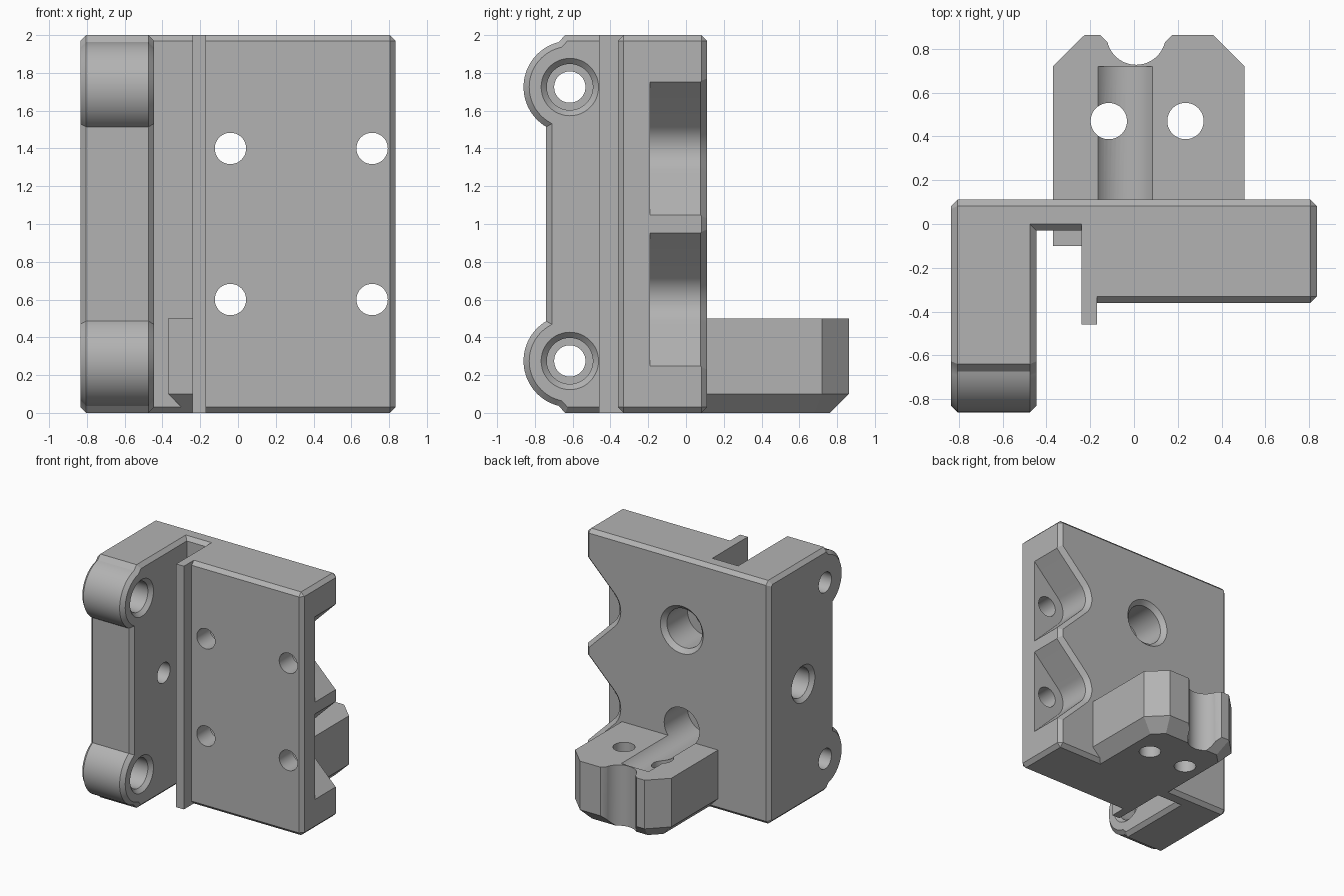
import bpy, bmesh
from math import sin, cos, radians, sqrt

cube = bpy.data.objects.get("Cube")
if cube:
    bpy.data.objects.remove(cube, do_unlink=True)

grey = bpy.data.materials.new("plain_grey")
grey.use_nodes = True
colour = (0.45, 0.45, 0.45, 1)
grey.diffuse_color = colour
grey.node_tree.nodes["Principled BSDF"].inputs["Base Color"].default_value = colour

PLACE = {"x": lambda t, u, v: (t, u, v),
         "y": lambda t, u, v: (u, t, v),
         "z": lambda t, u, v: (u, v, t)}
BOTTOM, FRONT, BACK, CH = 0.0, -0.36, 0.112, 0.03
SIDE, HOLE = 0.835, 0.083


def arc(cu, cv, r, a0=0, a1=360, n=48):
    """Points on a circle; a full turn leaves out the repeated end."""
    count = n if a1 - a0 == 360 else n + 1
    angles = [radians(a0 + (a1 - a0) * i / n) for i in range(count)]
    return [(cu + r * cos(a), cv + r * sin(a)) for a in angles]


def loft(name, axis, rings, bevel=0, bevel_rule=None):
    """Solid through matching rings [(position, profile)], with optional chamfers."""
    bm = bmesh.new()
    loops = [[bm.verts.new(PLACE[axis](t, u, v)) for u, v in prof] for t, prof in rings]
    bm.faces.new(loops[0])
    bm.faces.new(loops[-1])
    n = len(loops[0])
    for a, b in zip(loops, loops[1:]):
        for i in range(n):
            j = (i + 1) % n
            bm.faces.new((a[i], a[j], b[j], b[i]))
    bmesh.ops.recalc_face_normals(bm, faces=bm.faces)
    if bevel:
        edges = [e for e in bm.edges if bevel_rule is None or bevel_rule(e)]
        bmesh.ops.bevel(bm, geom=edges, offset=bevel, segments=1,
                        affect='EDGES', offset_type='OFFSET')
    mesh = bpy.data.meshes.new(name)
    bm.to_mesh(mesh)
    bm.free()
    mesh.materials.append(grey)
    ob = bpy.data.objects.new(name, mesh)
    bpy.context.collection.objects.link(ob)
    return ob


def box(name, x0, x1, y0, y1, z0, z1, bevel=0):
    prof = [(x0, y0), (x1, y0), (x1, y1), (x0, y1)]
    return loft(name, "z", [(z0, prof), (z1, prof)], bevel)


def rod(name, axis, u, v, *stations):
    """Round cutter through (position, radius) stations."""
    return loft(name, axis, [(t, arc(u, v, r)) for t, r in stations])


# Clamp arm with two round knuckles, chamfered at both ends
KY, KR, KZ = -0.615, 0.245, 0.275
rise = sqrt(KR ** 2 - (KY + 0.74) ** 2)
lower = [(BACK, CH), (BACK - CH, 0), (-0.64, 0)]
lower += [p for p in arc(KY, KZ, KR, 120.7, 256, 32)][::-1]
arm_profile = lower + [(y, 2 - z) for y, z in reversed(lower)]
arm = loft("clamp_arm", "x", [(-SIDE, arm_profile), (-0.445, arm_profile)], CH,
           lambda e: abs(e.verts[0].co.x - e.verts[1].co.x) < 1e-4)

# Plate, the web behind the slot, and the thin fin
body = box("bracket_body", -0.2, SIDE, FRONT, BACK, 0, 2, CH)
web = box("slot_web", -0.6, 0, -0.03, BACK, 0, 2, CH)
fin = box("fin", -0.24, -0.17, -0.46, 0.04, 0, 2)

# Tongue on the back with a wide chamfer underneath
tip = 0.862
outline = [(-0.37, -0.1), (0.505, -0.1), (0.505, 0.72), (0.362, tip),
           (-0.227, tip), (-0.37, 0.72)]
tongue = loft("tongue", "z", [(0, outline), (0.5, outline)], 0.1,
              lambda e: max(v.co.z for v in e.verts) < 1e-4)

cutters = []
# Four plate holes, and two bores from the back
for z in (0.6, 1.4):
    for x in (-0.04, 0.71):
        cutters.append(rod("plate_hole", "y", x, z, (-0.6, HOLE), (0.75 if z > 1 else 0.3, HOLE)))
cutters.append(rod("upper_bore", "y", -0.04, 1.4, (-0.19, 0.16),
                   (BACK - 0.035, 0.16), (BACK, 0.195), (0.2, 0.195)))
cutters.append(rod("lower_bore", "y", -0.04, 0.6, (-0.19, 0.16), (0.72, 0.16)))


# Flared notches on the left edge
def notch(z, r):
    far = 0.3
    return ([(0.71 + far, z + r * sqrt(2) + far)] + arc(0.71, z, r, 135, 225, 16)
            + [(0.71 + far, z - r * sqrt(2) - far)])


for z in (0.6, 1.4):
    cutters.append(loft("edge_notch", "y", [(-0.19, notch(z, 0.16)),
                        (BACK - 0.035, notch(z, 0.16)), (BACK + 0.005, notch(z, 0.2))]))

# Knuckle holes, counterbored from the slot side
for z in (KZ, 2 - KZ):
    cutters.append(rod("knuckle_hole", "x", KY, z, (-1, HOLE), (-0.3, HOLE)))
    cutters.append(rod("knuckle_counterbore", "x", KY, z, (-0.62, 0.122),
                       (-0.475, 0.122), (-0.435, 0.162)))

# Middle clamp hole, counterbored from the outer side
cutters.append(rod("clamp_hole", "x", -0.33, 1, (-1, HOLE), (-0.35, HOLE)))
cutters.append(rod("clamp_counterbore", "x", -0.33, 1, (-0.845, 0.162),
                   (-0.805, 0.122), (-0.65, 0.122)))

# Tongue holes and its scooped tip
for x in (-0.115, 0.235):
    cutters.append(rod("tongue_hole", "z", x, 0.47, (-0.1, HOLE), (0.7, HOLE)))
scoop = arc(0.01, tip, 0.135, 194, 346, 32) + [(0.223, 0.912), (-0.203, 0.912)]
cutters.append(loft("tip_scoop", "z", [(-0.1, scoop), (0.6, scoop)]))

# Join the solids, then cut the openings
steps = [(o, 'UNION') for o in (web, arm, fin, tongue)] + [(c, 'DIFFERENCE') for c in cutters]
for other, operation in steps:
    mod = body.modifiers.new(operation.lower(), 'BOOLEAN')
    mod.operation, mod.solver, mod.object = operation, 'EXACT', other
    other.hide_render = True
bpy.context.view_layer.update()
result = bpy.data.meshes.new_from_object(
    body.evaluated_get(bpy.context.evaluated_depsgraph_get()))
body.modifiers.clear()
body.data = result
for other, _ in steps:
    bpy.data.objects.remove(other, do_unlink=True)

bpy.ops.object.select_all(action='DESELECT')
body.select_set(True)
bpy.context.view_layer.objects.active = body
bpy.ops.object.shade_smooth_by_angle(angle=radians(30))
